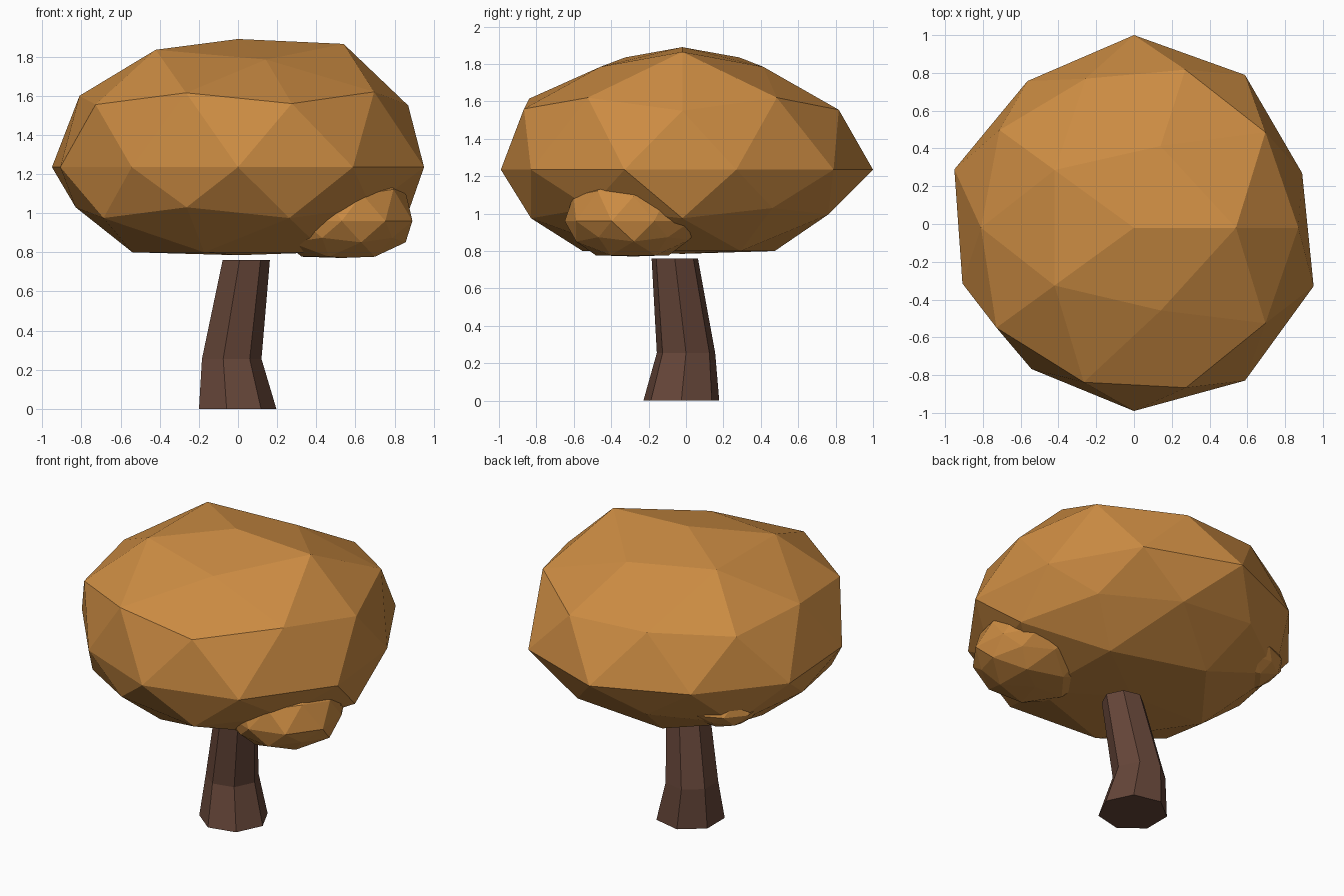
import bpy, bmesh
from math import sin, cos, atan2, degrees, radians, pi

if "Cube" in bpy.data.objects:
    bpy.data.objects.remove(bpy.data.objects["Cube"])


def material(name, color):
    m = bpy.data.materials.new(name)
    m.diffuse_color = (*color, 1)
    m.use_nodes = True
    m.node_tree.nodes["Principled BSDF"].inputs["Base Color"].default_value = m.diffuse_color
    return m


def finish(name, bm, mat):
    bmesh.ops.recalc_face_normals(bm, faces=bm.faces)
    mesh = bpy.data.meshes.new(name)
    bm.to_mesh(mesh)
    bm.free()
    mesh.materials.append(mat)
    ob = bpy.data.objects.new(name, mesh)
    bpy.context.collection.objects.link(ob)
    return ob


leaf_mat = material("autumn_leaf", (0.6, 0.26, 0.055))
bark_mat = material("bark", (0.13, 0.06, 0.04))

# Icosphere rings: unit height, first angle, uneven radii, squashed heights
RINGS = [
    (1.0, 0, [0], [.655]),
    (.851, 0, [.54, .455, .52, .52, .46], [.63, .55, .60, .60, .55]),
    (.526, 36, [.86, .83, .81, .86, .86], [.385, .33, .365, .38, .385]),
    (.447, 0, [.87, .88, .88, .90, .89], [.315, .32, .32, .32, .325]),
    (0, 18, [.936, 1, 1.02, .96, 1, .955, .924, .97, 1, 1], [0] * 10),
    (-.447, 36, [.82, .83, .83, .85, .84], [-.205] * 5),
    (-.526, 0, [.86, .82, .85, .85, .85], [-.26, -.24, -.26, -.26, -.26]),
    (-.851, 36, [.53, .52, .54, .56, .55], [-.435] * 5),
    (-1.0, 0, [0], [-.45]),
]


def foliage(name, center, radius, height):
    bm = bmesh.new()
    bmesh.ops.create_icosphere(bm, subdivisions=2, radius=1)
    for v in bm.verts:
        _, first, radii, heights = min(RINGS, key=lambda r: abs(r[0] - v.co.z))
        n = len(radii)
        i = round((degrees(atan2(v.co.y, v.co.x)) - first) * n / 360) % n
        a = radians(first + i * 360 / n)
        v.co = (center[0] + radius * radii[i] * cos(a),
                center[1] + radius * radii[i] * sin(a),
                center[2] + height * heights[i])
    return finish(name, bm, leaf_mat)


# Crown and two small clumps
foliage("crown", (0, -.02, 1.235), 1, 1)
foliage("right_leaf_clump", (.53, -.28, .96), .38, .42)
foliage("left_leaf_clump", (-.525, .37, 1.035), .25, .25)

# Leaning seven-sided trunk
SIDES = 7
bm = bmesh.new()
loops = []
for x, y, z, r in [(-.012, -.025, 0, .208), (-.04, 0, .255, .16), (.036, -.06, .76, .127)]:
    loops.append([bm.verts.new((x + r * cos(2 * pi * k / SIDES),
                                y + r * sin(2 * pi * k / SIDES), z))
                  for k in range(SIDES)])
for low, high in zip(loops, loops[1:]):
    for k in range(SIDES):
        j = (k + 1) % SIDES
        bm.faces.new((low[k], low[j], high[j], high[k]))
bm.faces.new(loops[0])
bm.faces.new(loops[-1])
finish("trunk", bm, bark_mat)
